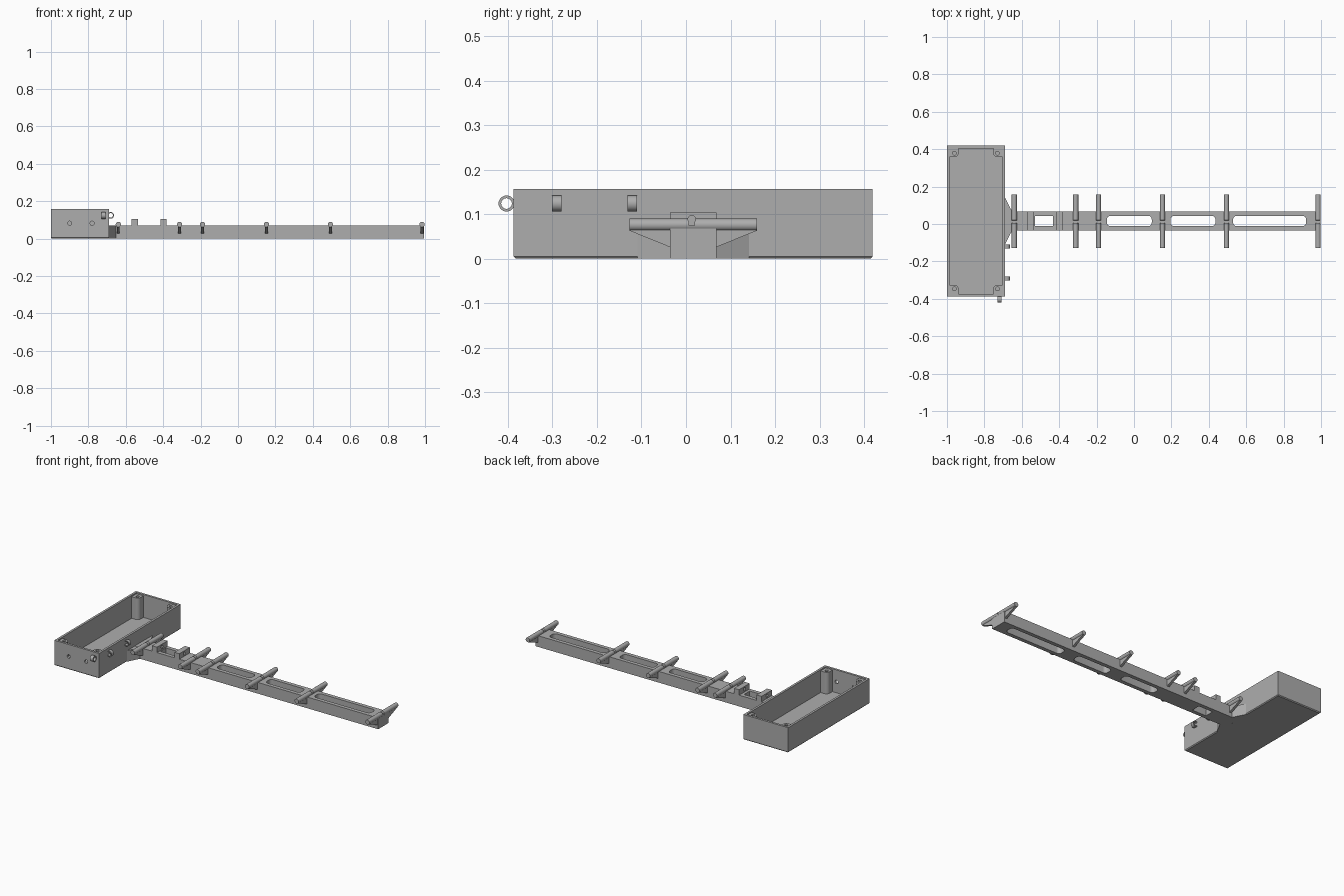
import bpy, bmesh, math
from mathutils import Vector

cube = bpy.data.objects.get("Cube")
if cube:
    bpy.data.objects.remove(cube)

grey = bpy.data.materials.new("plain grey")
grey.use_nodes = True
colour = (0.42, 0.42, 0.42, 1)
grey.diffuse_color = colour
grey.node_tree.nodes["Principled BSDF"].inputs["Base Color"].default_value = colour

MID = 0.016  # centre line of the box and arm in y


def prism(name, outline, axis, lo, hi):
    """Extrude a 2D outline along an axis; outline uses the other two axes in order."""
    def place(p, d):
        c = list(p)
        c.insert("xyz".index(axis), d)
        return Vector(c)
    bm = bmesh.new()
    face = bm.faces.new([bm.verts.new(place(p, lo)) for p in outline])
    ext = bmesh.ops.extrude_face_region(bm, geom=[face])
    moved = [v for v in ext["geom"] if isinstance(v, bmesh.types.BMVert)]
    bmesh.ops.translate(bm, vec=place((0, 0), hi - lo), verts=moved)
    bmesh.ops.recalc_face_normals(bm, faces=bm.faces)
    mesh = bpy.data.meshes.new(name)
    bm.to_mesh(mesh)
    bm.free()
    mesh.materials.append(grey)
    ob = bpy.data.objects.new(name, mesh)
    bpy.context.collection.objects.link(ob)
    return ob


def rect(a0, a1, b0, b1):
    return [(a0, b0), (a1, b0), (a1, b1), (a0, b1)]


def arc(a, b, r, start=0, end=360, n=24):
    count = n if end - start == 360 else n + 1
    return [(a + r * math.cos(math.radians(start + (end - start) * i / n)),
             b + r * math.sin(math.radians(start + (end - start) * i / n))) for i in range(count)]


def rounded(a0, a1, b0, b1, r):
    pts = []
    for a, b, s in ((a1 - r, b1 - r, 0), (a0 + r, b1 - r, 90),
                    (a0 + r, b0 + r, 180), (a1 - r, b0 + r, 270)):
        pts += arc(a, b, r, s, s + 90, 6)
    return pts


def cut(ob, cutters):
    for c in cutters:
        c.hide_render = True
        mod = ob.modifiers.new("cut", "BOOLEAN")
        mod.operation = "DIFFERENCE"
        mod.solver = "EXACT"
        mod.object = c
    bpy.context.view_layer.update()
    graph = bpy.context.evaluated_depsgraph_get()
    mesh = bpy.data.meshes.new_from_object(ob.evaluated_get(graph))
    ob.modifiers.clear()
    ob.data = mesh
    for c in cutters:
        bpy.data.objects.remove(c)


def smooth(ob):
    bpy.ops.object.select_all(action="DESELECT")
    ob.select_set(True)
    bpy.context.view_layer.objects.active = ob
    bpy.ops.object.shade_smooth_by_angle(angle=math.radians(35))


# Open box with two cable holes in its front wall
X0, X1, Y0, Y1, TOP, WALL = -1.0, -0.69, -0.387, 0.419, 0.157, 0.014
box = prism("open_box", rect(X0, X1, Y0, Y1), "z", 0, TOP)
bm = bmesh.new()
bm.from_mesh(box.data)
bottom = [e for e in bm.edges if all(v.co.z < 0.001 for v in e.verts)]
bmesh.ops.bevel(bm, geom=bottom, offset=0.005, segments=1, affect="EDGES")
bm.to_mesh(box.data)
bm.free()
cavity = prism("cavity", rect(X0 + WALL, X1 - WALL, Y0 + WALL, Y1 - WALL), "z", 0.014, 0.2)
holes = [prism("cable_hole", arc(x, 0.082, 0.011), "y", Y0 - 0.05, Y0 + 0.05) for x in (-0.9, -0.78)]
cut(box, [cavity] + holes)
smooth(box)

# Screw posts in the box corners, rounded on the inner corner
for sx, cx, side in ((1, X0, "right"), (-1, X1, "left")):
    for sy, cy, end in ((1, Y0, "front"), (-1, Y1, "back")):
        w, size, r = 0.01, 0.062, 0.022
        local = [(w, w), (size, w)] + arc(size - r, size - r, r, 0, 90, 8) + [(w, size)]
        post = prism(f"screw_post_{end}_{side}", [(cx + sx * a, cy + sy * b) for a, b in local],
                     "z", 0.01, TOP - 0.008)
        cut(post, [prism("screw_hole", arc(cx + sx * 0.04, cy + sy * 0.04, 0.01), "z", 0.05, 0.2)])
        smooth(post)


# Cable eyelets on the outside of the box
def eyelet(name, axis, a, lo, hi):
    ring = prism(name, arc(a, 0.124, 0.018), axis, lo, hi)
    cut(ring, [prism("eye", arc(a, 0.124, 0.012), axis, lo - 0.01, hi + 0.01)])
    smooth(ring)


eyelet("side_eyelet_front", "y", -0.681, -0.301, -0.28)
eyelet("side_eyelet_back", "y", -0.681, -0.131, -0.11)
eyelet("front_eyelet", "x", -0.403, -0.73, -0.709)

# Arm with one square window and three long rounded slots
HALF, ARM_TOP = 0.052, 0.07
arm = prism("arm", rect(-0.695, 0.995, MID - HALF, MID + HALF), "z", 0, ARM_TOP)
windows = [prism("window", rect(-0.53, -0.432, MID - 0.028, MID + 0.028), "z", -0.1, 0.2)]
for a, b in ((-0.145, 0.095), (0.195, 0.435), (0.53, 0.92)):
    windows.append(prism("slot", rounded(a, b, MID - 0.028, MID + 0.028, 0.02), "z", -0.1, 0.2))
cut(arm, windows)
smooth(arm)

# Flared root joining arm and box
prism("arm_root", [(-0.695, MID - 0.125), (-0.69, MID - 0.125), (-0.652, MID - HALF),
                   (-0.652, MID + HALF), (-0.69, MID + 0.125), (-0.695, MID + 0.125)],
      "z", 0, ARM_TOP - 0.001)


# Wire channel with a domed top, cut through the bars and blocks
def channel(a, b):
    r = 0.0085
    dome = arc(MID - 0.003, 0.0885, r, -40, 220, 16)
    return prism("channel", [(MID - 0.0095, 0.075), (MID + 0.0035, 0.075)] + dome, "x", a, b)


# Mounting blocks either side of the square window
for name, a, b in (("block_near_box", -0.57, -0.535), ("block_far", -0.415, -0.381)):
    block = prism(name, rect(MID - HALF, MID + HALF, 0.06, 0.104), "x", a, b)
    cut(block, [channel(a - 0.02, b + 0.02)])
    smooth(block)

# Round cross bars with triangular braces below
REACH, R, BAR_Z = 0.143, 0.014, 0.076
for i, x in enumerate((-0.64, -0.312, -0.19, 0.152, 0.494, 0.984), 1):
    bar = prism(f"cross_bar_{i}", arc(x, BAR_Z, R), "y", MID - REACH, MID + REACH)
    cut(bar, [channel(x - 0.03, x + 0.03)])
    smooth(bar)
    for s, side in ((-1, "front"), (1, "back")):
        brace = [(MID + s * 0.045, 0.024), (MID + s * HALF, 0.026), (MID + s * REACH, 0.063),
                 (MID + s * REACH, 0.07), (MID + s * 0.045, 0.07)]
        prism(f"brace_{i}_{side}", brace, "x", x - 0.0075, x + 0.0075)
